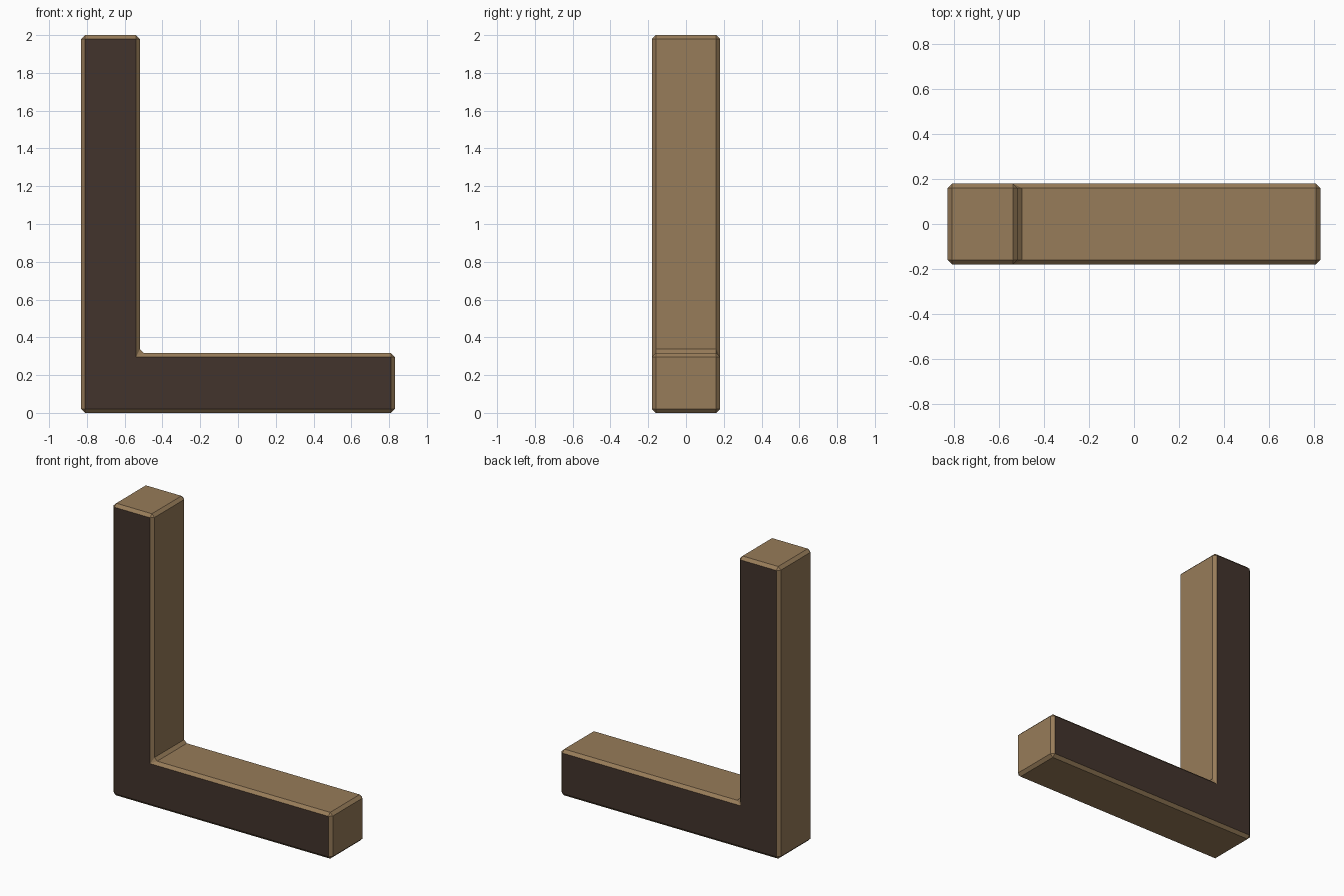
import bpy, bmesh

if "Cube" in bpy.data.objects:
    bpy.data.objects.remove(bpy.data.objects["Cube"])

X, Y, Z = 0.83, 0.18, 2.0
ARM_X, ARM_Z = -0.52, 0.317
BEVEL = 0.02


def material(name, color):
    m = bpy.data.materials.new(name)
    m.diffuse_color = color
    m.use_nodes = True
    m.node_tree.nodes["Principled BSDF"].inputs["Base Color"].default_value = m.diffuse_color
    return m


# L-shaped profile extruded from front to back
profile = [(-X, 0), (X, 0), (X, ARM_Z), (ARM_X, ARM_Z), (ARM_X, Z), (-X, Z)]
bm = bmesh.new()
face = bm.faces.new([bm.verts.new((x, -Y, z)) for x, z in profile])
ext = bmesh.ops.extrude_face_region(bm, geom=[face], use_keep_orig=True)
bmesh.ops.translate(bm, vec=(0, 2 * Y, 0),
                    verts=[v for v in ext["geom"] if isinstance(v, bmesh.types.BMVert)])
bmesh.ops.recalc_face_normals(bm, faces=bm.faces)

# Flat chamfer along every edge, including the inside corner
bmesh.ops.bevel(bm, geom=bm.edges[:], offset=BEVEL, offset_type='OFFSET',
                segments=1, profile=0.5, affect='EDGES')

# Dark front and back, lighter edges and sides
for f in bm.faces:
    f.material_index = 1 if abs(f.normal.y) > 0.99 else 0

mesh = bpy.data.meshes.new("angle_bracket")
bm.to_mesh(mesh)
bm.free()
mesh.materials.append(material("tan_edge", (0.31, 0.20, 0.10, 1)))
mesh.materials.append(material("dark_face", (0.055, 0.034, 0.025, 1)))
bracket = bpy.data.objects.new("angle_bracket", mesh)
bpy.context.collection.objects.link(bracket)
